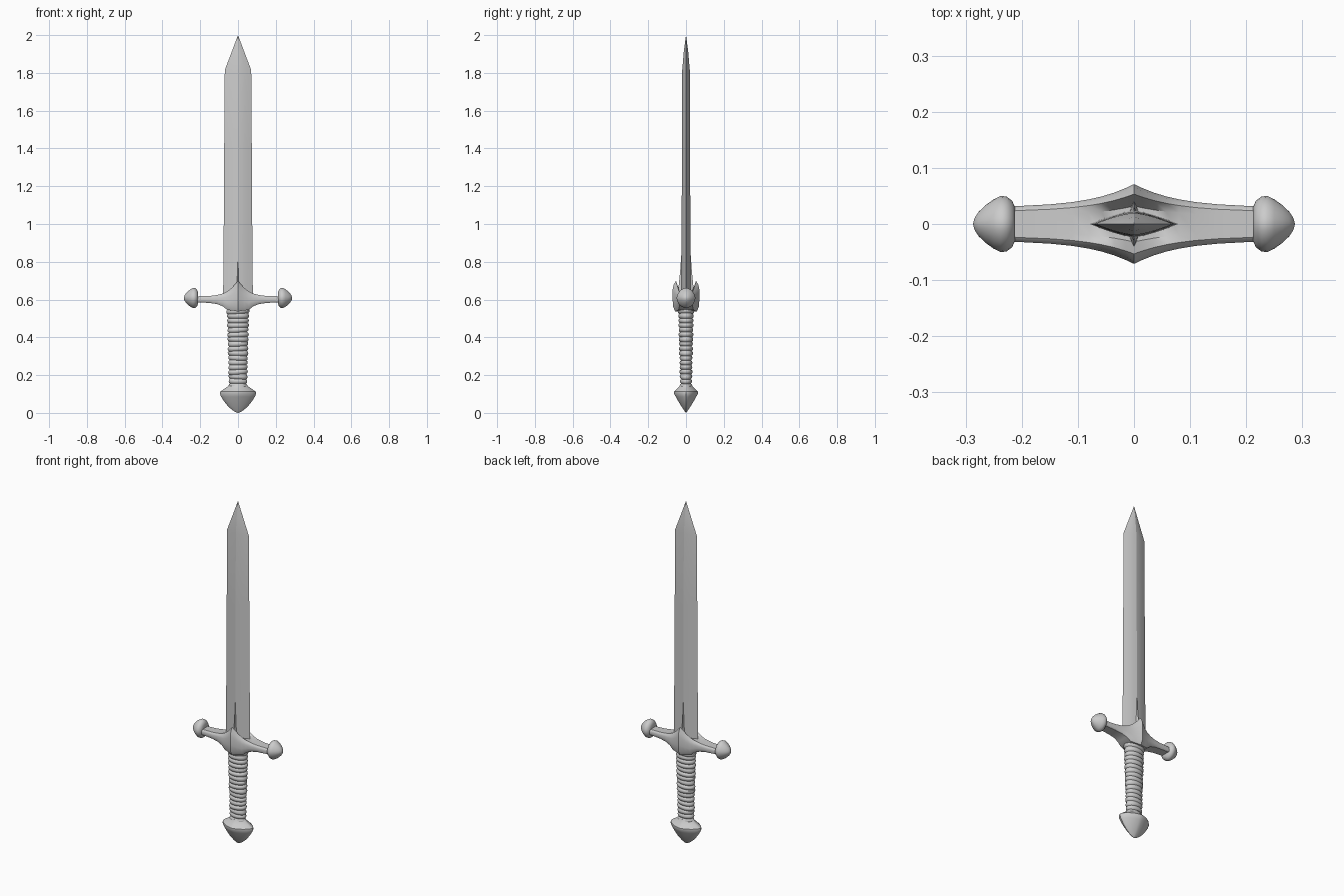
import bpy, bmesh, math, random

if "Cube" in bpy.data.objects:
    bpy.data.objects.remove(bpy.data.objects["Cube"])

random.seed(4)


def loft(name, rings, angle=30):
    """Skin closed rings of equal point count, cap both ends, shade smooth by angle."""
    bm = bmesh.new()
    loops = [[bm.verts.new(p) for p in ring] for ring in rings]
    n = len(loops[0])
    for a, b in zip(loops, loops[1:]):
        for i in range(n):
            j = (i + 1) % n
            bm.faces.new((a[i], a[j], b[j], b[i]))
    bm.faces.new(loops[0])
    bm.faces.new(loops[-1])
    bmesh.ops.remove_doubles(bm, verts=bm.verts, dist=0.0002)
    bmesh.ops.recalc_face_normals(bm, faces=bm.faces)
    mesh = bpy.data.meshes.new(name)
    bm.to_mesh(mesh)
    bm.free()
    obj = bpy.data.objects.new(name, mesh)
    bpy.context.collection.objects.link(obj)
    bpy.ops.object.select_all(action='DESELECT')
    obj.select_set(True)
    bpy.context.view_layer.objects.active = obj
    bpy.ops.object.shade_smooth_by_angle(angle=math.radians(angle))
    return obj


def oval(hx, hy, n=32, power=2.0):
    """Superellipse outline; lower power gives a more diamond-like shape."""
    pts = []
    for i in range(n):
        a = 2 * math.pi * i / n
        c, s = math.cos(a), math.sin(a)
        pts.append((hx * math.copysign(abs(c) ** (2 / power), c),
                    hy * math.copysign(abs(s) ** (2 / power), s)))
    return pts


def lens(hx, hy):
    """Blade section: sharp edges, slightly convex faces, central ridge."""
    ts = [-1, -0.75, -0.5, -0.25, 0, 0.25, 0.5, 0.75]
    top = [(hx * t, hy * (1 - abs(t) ** 1.4)) for t in ts]
    return top + [(-x, -y) for x, y in top]


# Blade with a pointed tip
blade = [(0.58, 0.079, 0.024), (0.9, 0.076, 0.023), (1.4, 0.073, 0.022),
         (1.815, 0.070, 0.020), (1.91, 0.034, 0.012), (2.0, 0.0, 0.0)]
loft("blade", [[(x, y, z) for x, y in lens(hx, hy)] for z, hx, hy in blade], 12)

# Tapering spike that thickens the blade ridge above the guard
spike = [(0.6, 0.018, 0.045), (0.66, 0.015, 0.040), (0.75, 0.009, 0.031), (0.88, 0.002, 0.022)]
loft("ridge_spike", [[(hx, 0, z), (0, hy, z), (-hx, 0, z), (0, -hy, z)]
                     for z, hx, hy in spike])

# Crossguard: x, half depth, bottom, top
half = [(0.0, 0.071, 0.537, 0.70), (0.015, 0.064, 0.539, 0.681), (0.035, 0.056, 0.542, 0.66),
        (0.058, 0.049, 0.546, 0.643), (0.08, 0.044, 0.564, 0.632), (0.11, 0.039, 0.576, 0.624),
        (0.15, 0.035, 0.582, 0.619), (0.225, 0.031, 0.586, 0.617)]


def guard_ring(x, d, b, t):
    h = t - b
    side = [(0.8 * d, b), (d * 0.96, b + 0.15 * h), (d, b + 0.4 * h), (d, b + 0.7 * h),
            (0.92 * d, b + 0.87 * h), (0.75 * d, t), (0.45 * d, min(t, 0.63))]
    return [(x, y, z) for y, z in side] + [(x, -y, z) for y, z in reversed(side)]


stations = [(-x, d, b, t) for x, d, b, t in reversed(half[1:])] + half
loft("crossguard", [guard_ring(*s) for s in stations], 35)

# Rounded pointed knobs at the guard ends
knob = [(0.212, 0.03), (0.217, 0.042), (0.227, 0.05), (0.238, 0.051), (0.25, 0.045),
        (0.265, 0.034), (0.277, 0.022), (0.284, 0.011), (0.287, 0.0)]
for sign, label in ((-1, "left"), (1, "right")):
    loft("guard_knob_" + label, [[(sign * x, y, 0.608 + z) for y, z in oval(r * 0.98, r * 1.05, 24, 1.8)]
                                 for x, r in knob], 35)

# Wrapped grip: bulging bands with slightly uneven tilt
rings = []
bands, z0, z1 = 17, 0.13, 0.55
step = (z1 - z0) / bands
for k in range(bands):
    tilt = random.uniform(-0.07, 0.07)
    grow = random.uniform(-0.0015, 0.0015)
    for f, bulge in ((0.0, -0.005), (0.2, 0.0), (0.5, 0.002), (0.8, 0.0)):
        z = z0 + (k + f) * step
        u = (z - z0) / (z1 - z0)
        hx = 0.048 + 0.011 * u ** 1.5 + bulge + grow
        hy = 0.031 + 0.010 * u ** 1.5 + bulge + grow
        rings.append([(x, y, z + tilt * x) for x, y in oval(hx, hy)])
loft("grip", rings, 50)

# Pommel: flattened, ridged drop
pommel = [(0.0, 0.0, 0.0), (0.004, 0.013, 0.004), (0.014, 0.029, 0.011), (0.035, 0.053, 0.025),
          (0.06, 0.073, 0.040), (0.085, 0.089, 0.054), (0.102, 0.096, 0.063), (0.112, 0.094, 0.063),
          (0.127, 0.073, 0.048), (0.14, 0.054, 0.036), (0.15, 0.047, 0.031)]
loft("pommel", [[(x, y, z) for x, y in oval(hx, hy, 32, 1.55)] for z, hx, hy in pommel], 30)
